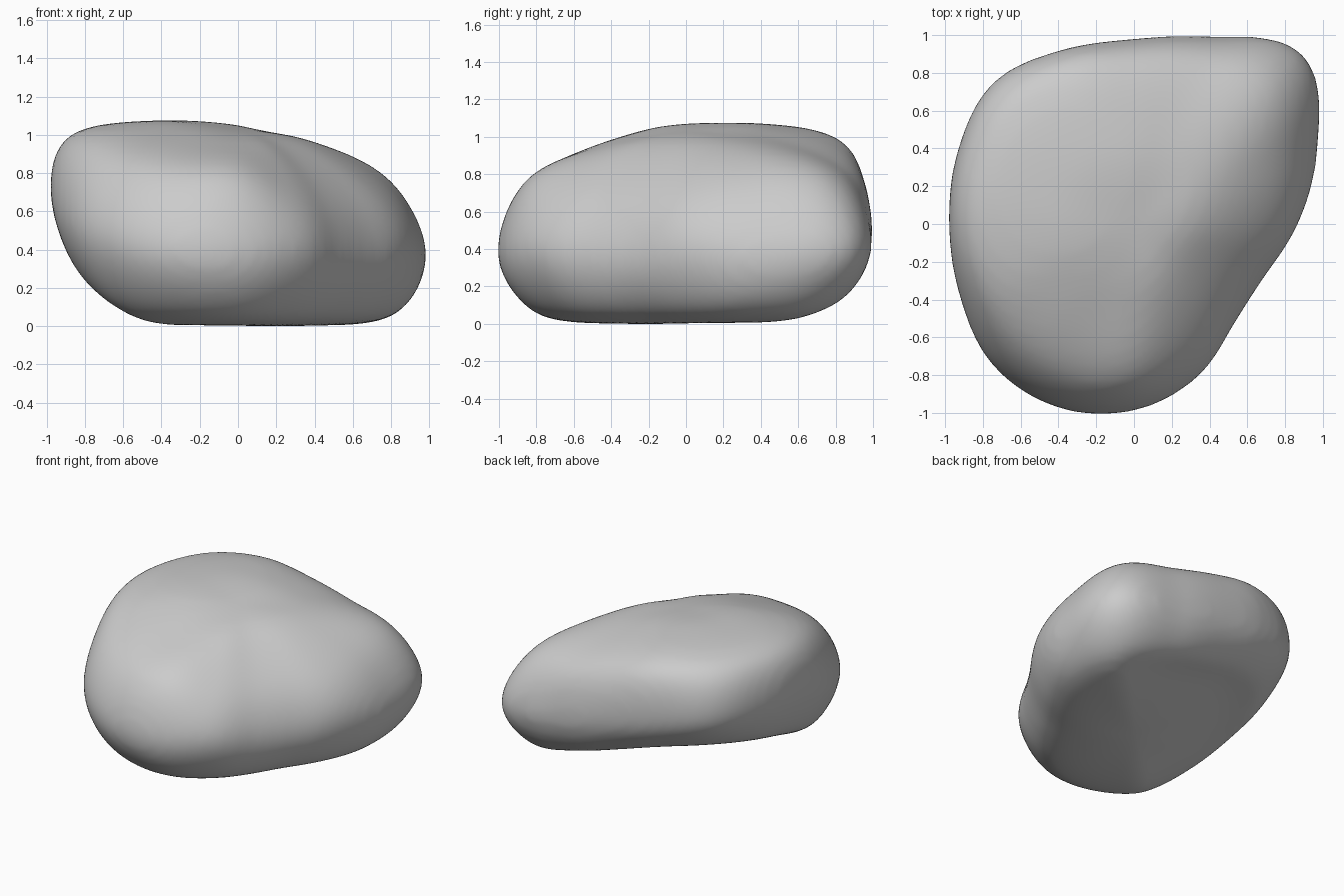
import bpy, bmesh, math

if "Cube" in bpy.data.objects:
    bpy.data.objects.remove(bpy.data.objects["Cube"])

# One upright half-profile every 22.5 degrees, anticlockwise from +x:
# (mid-top z, shoulder radius, shoulder z, widest radius, widest z, foot radius, foot z)
RIBS = [
    (.945, .74, .68, .87, .40, .77, .12), (.96, .86, .73, 1.05, .40, .96, .12),
    (.97, 1.03, .79, 1.27, .42, 1.10, .12), (1.00, .94, .82, 1.075, .46, .95, .20),
    (1.04, .88, .90, .98, .53, .85, .29), (1.065, .91, .97, .995, .60, .85, .37),
    (1.075, .95, .99, 1.055, .65, .88, .40), (1.075, .91, 1.00, 1.01, .68, .87, .38),
    (1.07, .88, .99, .98, .69, .85, .33), (1.05, .87, .94, 1.00, .58, .86, .23),
    (1.01, .88, .86, 1.06, .50, .92, .15), (.97, .88, .79, 1.055, .42, .91, .12),
    (.95, .83, .77, .99, .40, .87, .12), (.94, .74, .69, .88, .40, .76, .12),
    (.935, .63, .67, .75, .38, .67, .12), (.94, .63, .67, .745, .37, .66, .12),
]
TOP_Z, BASE_Z = 1.03, 0.03
N, SUB, STEPS = len(RIBS), 5, 6


def spline(a, b, c, d, t):
    """Catmull-Rom blend of four tuples."""
    return tuple(.5 * (2 * q + (r - p) * t + (2 * p - 5 * q + 4 * r - s) * t * t
                       + (3 * q - p - 3 * r + s) * t ** 3)
                 for p, q, r, s in zip(a, b, c, d))


def rib(k):
    """Rib values at fine step k around the stone."""
    i, t = (k // SUB) % N, (k % SUB) / SUB
    return spline(*(RIBS[(i + o) % N] for o in (-1, 0, 1, 2)), t)


def under(k, r):
    """Underside point: rises towards the back left, flat elsewhere."""
    a = 2 * math.pi * k / (N * SUB)
    return (r, max(.01, .02 + .32 * r * (math.sin(a) - math.cos(a))))


def profile(k):
    """Smooth (radius, z) profile from top pole to bottom pole."""
    mz, sr, sz, wr, wz, fr, fz = rib(k)
    opp_k = k + N * SUB // 2
    opp = rib(opp_k)
    far = under(opp_k, .6 * opp[5])
    pts = [(-.5 * opp[1], opp[0]), (0, TOP_Z), (.5 * sr, mz), (sr, sz), (wr, wz),
           (fr, fz), under(k, .7 * fr), (0, BASE_Z), (-far[0], far[1])]
    out = []
    for j in range(len(pts) - 3):
        out += [spline(*pts[j:j + 4], s / STEPS) for s in range(STEPS)]
    return out[1:]


# Stone: skin the profiles into one closed surface
bm = bmesh.new()
M = N * SUB
cols = []
for k in range(M):
    a = 2 * math.pi * k / M
    cols.append([bm.verts.new((r * math.cos(a), r * math.sin(a), max(z, 0)))
                 for r, z in profile(k)])
top = bm.verts.new((0, 0, TOP_Z))
base = bm.verts.new((0, 0, BASE_Z))
for k in range(M):
    c, d = cols[k], cols[(k + 1) % M]
    bm.faces.new((top, c[0], d[0]))
    bm.faces.new((base, d[-1], c[-1]))
    for j in range(len(c) - 1):
        bm.faces.new((c[j], c[j + 1], d[j + 1], d[j]))
bmesh.ops.recalc_face_normals(bm, faces=bm.faces)
mesh = bpy.data.meshes.new("stone")
bm.to_mesh(mesh)
bm.free()
stone = bpy.data.objects.new("stone", mesh)
bpy.context.collection.objects.link(stone)

# Even out the surface and wear it smooth
remesh = stone.modifiers.new("even", 'REMESH')
remesh.mode = 'VOXEL'
remesh.voxel_size = .03
remesh.use_smooth_shade = True
wear = stone.modifiers.new("wear", 'SMOOTH')
wear.factor = .5
wear.iterations = 16
